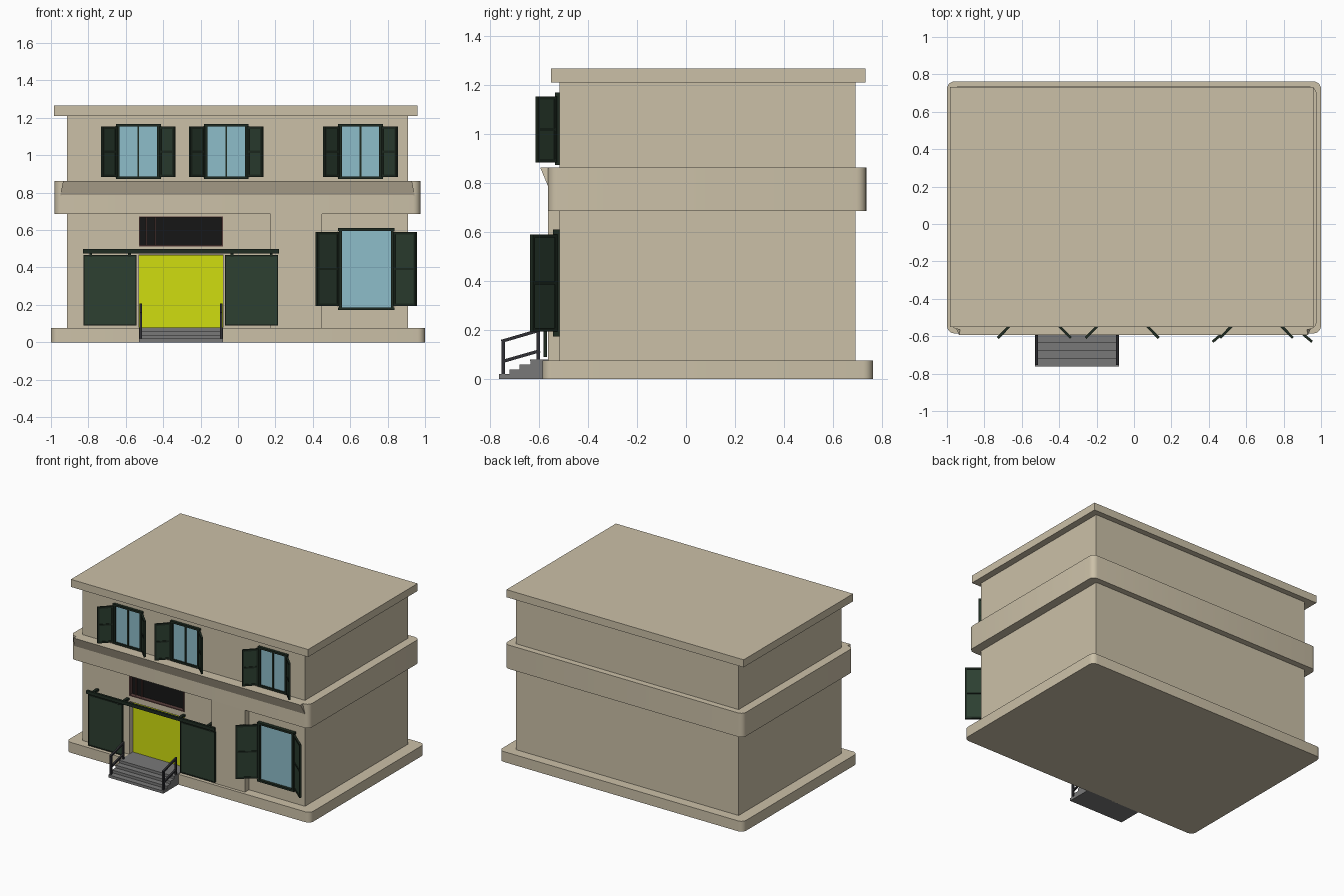
import bpy, bmesh, math
from mathutils import Vector, Matrix

if "Cube" in bpy.data.objects:
    bpy.data.objects.remove(bpy.data.objects["Cube"])

def mat(name, r, g, b):
    m = bpy.data.materials.new(name)
    m.diffuse_color = (r, g, b, 1)
    m.use_nodes = True
    m.node_tree.nodes["Principled BSDF"].inputs["Base Color"].default_value = m.diffuse_color
    return m

STONE = mat("stone", 0.6, 0.53, 0.39)
GREEN = mat("green_paint", 0.026, 0.05, 0.031)
DARK = mat("dark_green_paint", 0.013, 0.024, 0.015)
GLASS = mat("glass", 0.27, 0.51, 0.59)
YELLOW = mat("yellow_door", 0.63, 0.73, 0.005)
BLACK = mat("black_panel", 0.008, 0.008, 0.008)
BROWN = mat("brown_trim", 0.10, 0.05, 0.045)
GREY = mat("step_stone", 0.19, 0.19, 0.19)
IRON = mat("iron", 0.03, 0.03, 0.035)

def finish(name, bm, material):
    bmesh.ops.recalc_face_normals(bm, faces=bm.faces)
    me = bpy.data.meshes.new(name)
    bm.to_mesh(me)
    bm.free()
    me.materials.append(material)
    ob = bpy.data.objects.new(name, me)
    bpy.context.collection.objects.link(ob)
    return ob

def add_box(bm, x0, x1, y0, y1, z0, z1, M=Matrix()):
    T = Matrix.Translation(((x0 + x1) / 2, (y0 + y1) / 2, (z0 + z1) / 2))
    S = Matrix.Diagonal((x1 - x0, y1 - y0, z1 - z0, 1))
    return bmesh.ops.create_cube(bm, size=1, matrix=M @ T @ S)["verts"]

def boxes(name, material, *specs, M=Matrix()):
    bm = bmesh.new()
    for s in specs:
        add_box(bm, *s, M=M)
    return finish(name, bm, material)

def rounded_slab(name, spec, radius):
    bm = bmesh.new()
    add_box(bm, *spec)
    edges = [e for e in bm.edges if abs(e.verts[0].co.z - e.verts[1].co.z) > 1e-4]
    bmesh.ops.bevel(bm, geom=edges, offset=radius, segments=5, profile=0.5, affect='EDGES')
    ob = finish(name, bm, STONE)
    bpy.context.view_layer.objects.active = ob
    ob.select_set(True)
    bpy.ops.object.shade_smooth_by_angle(angle=math.radians(35))
    ob.select_set(False)

def frame_specs(x0, x1, y0, y1, z0, z1, t):
    return [(x0, x0 + t, y0, y1, z0, z1), (x1 - t, x1, y0, y1, z0, z1),
            (x0 + t, x1 - t, y0, y1, z0, z0 + t), (x0 + t, x1 - t, y0, y1, z1 - t, z1)]

# Building shell with door and transom openings
walls = boxes("walls", STONE, (-0.915, 0.91, -0.515, 0.69, 0.05, 1.22))
DX0, DX1 = -0.53, -0.08
for nm, z0, z1 in (("door_cutter", 0.076, 0.47), ("transom_cutter", 0.515, 0.672)):
    c = boxes(nm, STONE, (DX0, DX1, -0.6, -0.465, z0, z1))
    c.hide_render = True
    c.hide_viewport = True
    m = walls.modifiers.new(nm, 'BOOLEAN')
    m.operation = 'DIFFERENCE'
    m.solver = 'EXACT'
    m.object = c
rounded_slab("plinth", (-1, 1, -0.585, 0.762, 0, 0.077), 0.04)
rounded_slab("floor_band", (-0.98, 0.976, -0.563, 0.735, 0.685, 0.862), 0.04)
boxes("roof_slab", STONE, (-0.985, 0.96, -0.55, 0.732, 1.21, 1.266))
boxes("pilaster", STONE, (0.175, 0.45, -0.562, -0.5, 0.07, 0.69))

# Flared ledge along the front of the band
bm = bmesh.new()
ends = []
for xb, xt in ((-0.95, -0.935), (0.945, 0.93)):
    ends.append([bm.verts.new(p) for p in
                 ((xb, -0.562, 0.785), (xt, -0.594, 0.862), (xb - math.copysign(-0.025, xb), -0.54, 0.862))])
bm.faces.new(ends[0])
bm.faces.new(ends[1])
for i in range(3):
    j = (i + 1) % 3
    bm.faces.new((ends[0][i], ends[0][j], ends[1][j], ends[1][i]))
finish("band_ledge", bm, STONE)

# Yellow door and dark transom
boxes("door_panel", YELLOW, (DX0 + .001, DX1 - .001, -0.475, -0.46, 0.078, 0.468))
boxes("transom_panel", BLACK, (DX0 + .001, DX1 - .001, -0.485, -0.462, 0.516, 0.671))
boxes("transom_frame", BROWN, *frame_specs(DX0, DX1, -0.52, -0.49, 0.513, 0.673, 0.007),
      *[(x, x + 0.008, -0.5, -0.484, 0.52, 0.667) for x in (-0.495, -0.447)])

# Sliding doors on a rail
boxes("sliding_rail", DARK, (-0.83, 0.22, -0.592, -0.575, 0.476, 0.5),
      *[(x, x + 0.02, -0.58, -0.51, 0.48, 0.495) for x in (-0.8, -0.55, -0.09, 0.14)])
for nm, x0, x1 in (("left", -0.825, -0.543), ("right", -0.07, 0.215)):
    boxes(nm + "_sliding_door", GREEN, (x0 + .005, x1 - .005, -0.578, -0.568, 0.095, 0.46))
    boxes(nm + "_sliding_door_edge", DARK, *frame_specs(x0, x1, -0.581, -0.566, 0.09, 0.466, 0.007))
    boxes(nm + "_door_hangers", DARK,
          *[(x, x + 0.015, -0.58, -0.57, 0.455, 0.48) for x in (x0 + 0.03, x1 - 0.045)])

def shutter(name, x, side, reach, depth, z0, z1):
    # Framed leaf swung outward about its hinge edge
    w = math.hypot(reach, depth)
    a = math.atan2(-depth, side * reach)
    M = Matrix.Translation((x, -0.53, 0)) @ Matrix.Rotation(a, 4, 'Z')
    zm = (z0 + z1) / 2
    boxes(name, GREEN, (0.004, w - 0.004, -0.003, 0.003, z0 + 0.004, z1 - 0.004), M=M)
    boxes(name + "_frame", DARK, *frame_specs(0, w, -0.007, 0.007, z0, z1, 0.013),
          (0.013, w - 0.013, -0.007, 0.007, zm - 0.006, zm + 0.006), M=M)

def window(name, x0, x1, z0, z1, y, reach, depth, sz0, sz1, mullion):
    boxes(name + "_glass", GLASS, (x0 + 0.01, x1 - 0.01, -0.523, -0.512, z0 + 0.01, z1 - 0.01))
    parts = frame_specs(x0 + 0.006, x1 - 0.006, y, -0.512, z0, z1, 0.014)
    parts += [(x0, x1, y, -0.512, z, z + 0.014) for z in (z0, z1 - 0.014)]
    if mullion:
        xm = (x0 + x1) / 2
        parts.append((xm - 0.005, xm + 0.005, -0.529, -0.515, z0, z1))
    boxes(name + "_frame", DARK, *parts)
    shutter(name + "_left_shutter", x0 + 0.003, -1, reach, depth, sz0, sz1)
    shutter(name + "_right_shutter", x1 - 0.003, 1, reach, depth, sz0, sz1)

# Windows
for i, xc in enumerate((-0.533, -0.063, 0.655)):
    window(f"upper_window_{i + 1}", xc - 0.12, xc + 0.12, 0.873, 1.168, -0.535,
           0.078, 0.079, 0.884, 1.153, True)
window("lower_window", 0.535, 0.837, 0.173, 0.61, -0.543, 0.118, 0.1, 0.195, 0.59, False)

# Front steps
boxes("front_steps", GREY,
      *[(DX0, DX1, y, -0.58, z, z + 0.02) for y, z in
        ((-0.762, 0), (-0.72, 0.02), (-0.678, 0.04), (-0.634, 0.06))])
boxes("door_sill", GREY, (DX0, DX1, -0.635, -0.47, 0.074, 0.08))

def bar(bm, p, q, t=0.013):
    p, q = Vector(p), Vector(q)
    d = q - p
    M = Matrix.Translation((p + q) / 2) @ d.to_track_quat('Z', 'X').to_matrix().to_4x4()
    bmesh.ops.create_cube(bm, size=1, matrix=M @ Matrix.Diagonal((t, t, d.length, 1)))

# Hand railings
for nm, x in (("left", -0.52), ("right", -0.09)):
    bm = bmesh.new()
    bar(bm, (x, -0.745, 0.015), (x, -0.745, 0.155))
    bar(bm, (x, -0.602, 0.07), (x, -0.602, 0.197))
    bar(bm, (x, -0.753, 0.154), (x, -0.595, 0.2))
    bar(bm, (x, -0.745, 0.073), (x, -0.595, 0.116))
    finish(nm + "_hand_rail", bm, IRON)
